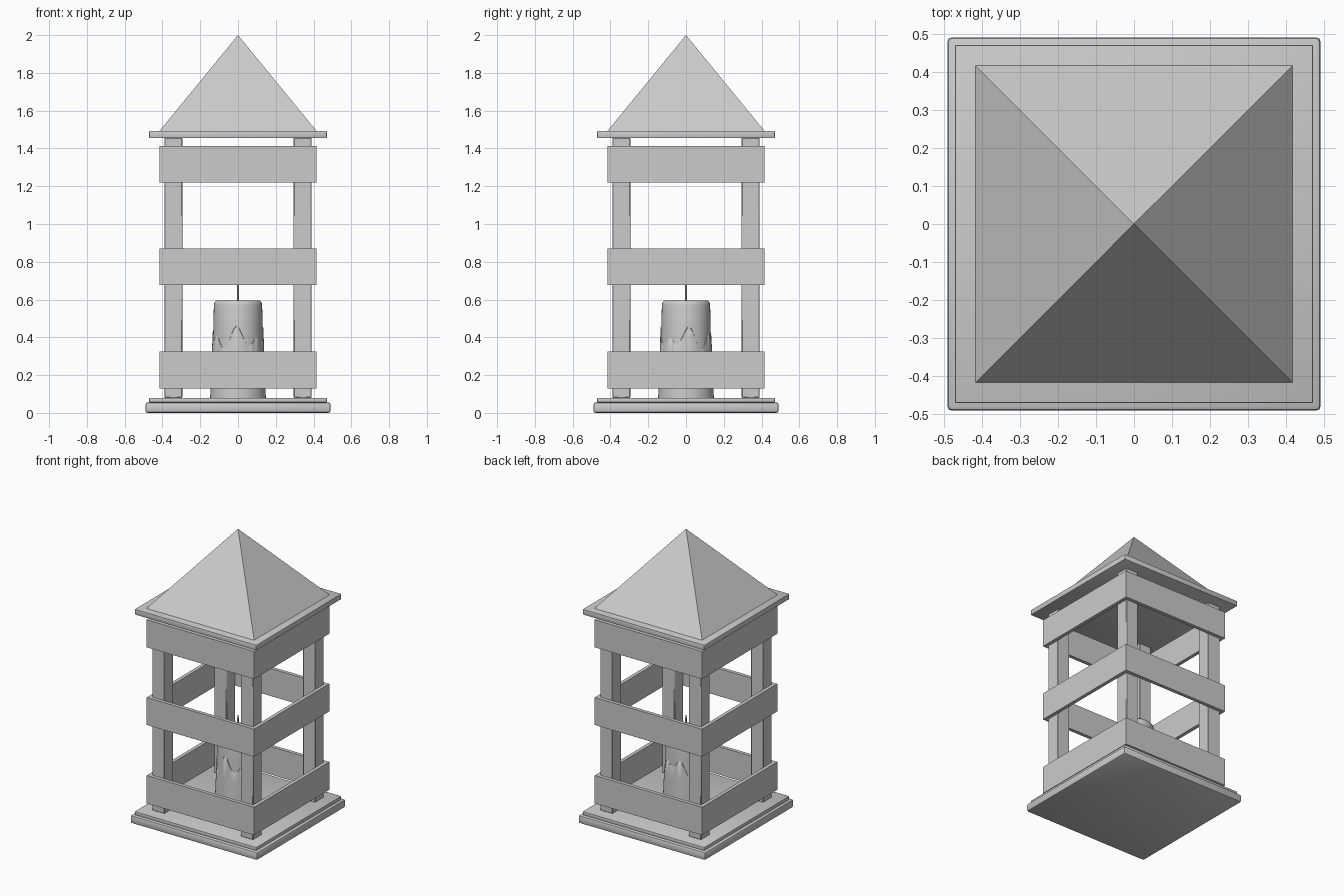
import bpy, bmesh, math

if "Cube" in bpy.data.objects:
    bpy.data.objects.remove(bpy.data.objects["Cube"])


def finish(name, bm, smooth=False):
    bmesh.ops.recalc_face_normals(bm, faces=bm.faces)
    mesh = bpy.data.meshes.new(name)
    bm.to_mesh(mesh)
    bm.free()
    obj = bpy.data.objects.new(name, mesh)
    bpy.context.collection.objects.link(obj)
    if smooth:
        bpy.ops.object.select_all(action='DESELECT')
        obj.select_set(True)
        bpy.context.view_layer.objects.active = obj
        bpy.ops.object.shade_smooth_by_angle(angle=math.radians(40))
    return obj


def box(name, lo, hi, bevel=0.0, segments=2):
    bm = bmesh.new()
    bmesh.ops.create_cube(bm, size=1)
    for v in bm.verts:
        for i in range(3):
            v.co[i] = (lo[i] + hi[i]) / 2 + v.co[i] * (hi[i] - lo[i])
    if bevel:
        bmesh.ops.bevel(bm, geom=bm.edges[:], offset=bevel, segments=segments,
                        profile=0.5, affect='EDGES')
    return finish(name, bm, bevel > 0)


def plate(name, half, z0, z1, bevel):
    return box(name, (-half, -half, z0), (half, half, z1), bevel)


def lathe(name, rings, steps=48):
    """Closed solid from (radius, height) functions of angle."""
    bm = bmesh.new()
    loops = []
    for ring in rings:
        loop = []
        for i in range(steps):
            a = math.tau * i / steps
            r, z = ring(a)
            loop.append(bm.verts.new((r * math.cos(a), r * math.sin(a), z)))
        loops.append(loop)
    for lower, upper in zip(loops, loops[1:]):
        for i in range(steps):
            j = (i + 1) % steps
            bm.faces.new((lower[i], lower[j], upper[j], upper[i]))
    bm.faces.new(loops[0][::-1])
    bm.faces.new(loops[-1])
    return finish(name, bm, True)


def board_ring(name, z0, z1, outer=0.415, thick=0.025):
    """Four mitred boards around the posts."""
    bm = bmesh.new()
    inner = outer - thick
    corners = [(-1, -1), (1, -1), (1, 1), (-1, 1)]
    section = [(outer, z0), (outer, z1), (inner, z1), (inner, z0)]
    loops = [[bm.verts.new((x * r, y * r, z)) for r, z in section] for x, y in corners]
    for c in range(4):
        a, b = loops[c], loops[(c + 1) % 4]
        for i in range(4):
            j = (i + 1) % 4
            bm.faces.new((a[i], b[i], b[j], a[j]))
    return finish(name, bm)


# Stepped base
plate("base_plinth", 0.49, 0.0, 0.056, 0.012)
plate("base_step", 0.47, 0.056, 0.08, 0.003)

# Corner posts
for sx, side in ((-1, "left"), (1, "right")):
    for sy, end in ((-1, "front"), (1, "back")):
        x, y = sx * 0.3425, sy * 0.3425
        box(f"{end}_{side}_post", (x - 0.0475, y - 0.0475, 0.08),
            (x + 0.0475, y + 0.0475, 1.455), 0.003, 1)

# Board bands
for name, z0, z1 in (("lower", 0.13, 0.325), ("middle", 0.678, 0.87), ("upper", 1.22, 1.413)):
    board_ring(f"{name}_boards", z0, z1)

# Roof plate and pyramid
plate("roof_plate", 0.47, 1.455, 1.492, 0.003)
bm = bmesh.new()
base = [bm.verts.new((x * 0.418, y * 0.418, 1.49))
        for x, y in ((-1, -1), (1, -1), (1, 1), (-1, 1))]
apex = bm.verts.new((0, 0, 2.0))
bm.faces.new(base[::-1])
for i in range(4):
    bm.faces.new((base[i], base[(i + 1) % 4], apex))
finish("roof", bm)

# Candle body with rounded rim
profile = [(0.14, 0.003), (0.14, 0.13), (0.135, 0.33), (0.13, 0.45), (0.128, 0.57),
           (0.125, 0.585), (0.115, 0.594), (0.09, 0.595), (0.03, 0.587)]
lathe("candle", [lambda a, p=p: p for p in profile])


# Melted wax skirt with a ragged upper edge
def drip(a):
    return 0.39 + 0.03 * math.cos(4 * a) + 0.035 * math.sin(7 * a + 0.5)


lathe("wax_drips", [lambda a: (0.15, 0.003), lambda a: (0.146, 0.12),
                    lambda a: (0.139, 0.3), lambda a: (0.135, drip(a)),
                    lambda a: (0.126, drip(a) + 0.012)], 72)

# Wick
lathe("wick", [lambda a: (0.005, 0.58), lambda a: (0.005, 0.68), lambda a: (0.003, 0.7)], 8)
